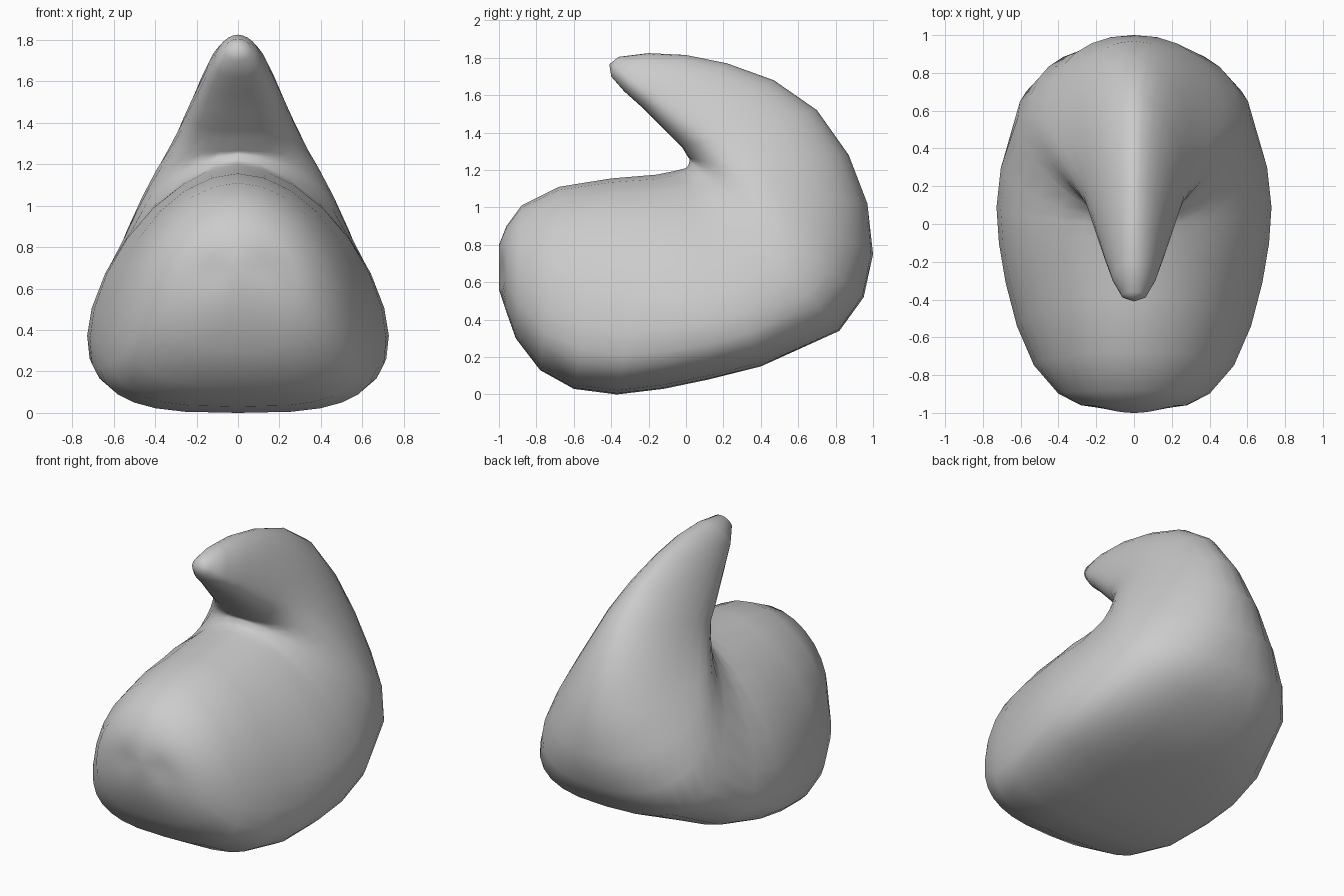
import bpy, bmesh
from math import sin, cos, pi

# Ribs swept from the front lobe, round the notch, up to the hooked tip:
# inner y, inner z, outer y, outer z, half width, widest spot (0 inner..1 outer)
RIBS = [
    (-1.00, 0.80, -1.00, 0.56, 0.16, 0.50),
    (-0.96, 0.90, -0.96, 0.44, 0.28, 0.56),
    (-0.88, 1.01, -0.91, 0.30, 0.40, 0.62),
    (-0.68, 1.11, -0.78, 0.13, 0.53, 0.68),
    (-0.40, 1.155, -0.60, 0.03, 0.62, 0.70),
    (-0.16, 1.175, -0.37, 0.00, 0.68, 0.71),
    (-0.06, 1.195, -0.12, 0.03, 0.715, 0.72),
    (0.00, 1.21, 0.12, 0.08, 0.728, 0.74),
    (0.012, 1.225, 0.40, 0.15, 0.705, 0.74),
    (0.02, 1.25, 0.82, 0.34, 0.615, 0.68),
    (0.02, 1.255, 0.95, 0.52, 0.55, 0.61),
    (0.018, 1.26, 1.00, 0.75, 0.475, 0.52),
    (0.015, 1.265, 0.97, 1.02, 0.40, 0.44),
    (0.01, 1.27, 0.87, 1.28, 0.335, 0.38),
    (-0.02, 1.32, 0.70, 1.52, 0.275, 0.34),
    (-0.06, 1.36, 0.47, 1.68, 0.238, 0.30),
    (-0.15, 1.45, 0.22, 1.77, 0.195, 0.28),
    (-0.24, 1.54, 0.00, 1.815, 0.156, 0.28),
    (-0.33, 1.62, -0.20, 1.825, 0.115, 0.30),
    (-0.40, 1.70, -0.36, 1.805, 0.065, 0.45),
]
# Roundness of the inner and outer halves, blended along the sweep
INNER = (2.0, 1.9, 1.58, 1.8, 2.7, 2.0)
OUTER = (2.0, 3.1, 3.1, 2.1, 1.65, 2.0)
HALF = 14  # steps from inner to outer edge on each side


def blend(keys, f):
    f *= len(keys) - 1
    i = min(int(f), len(keys) - 2)
    return keys[i] + (keys[i + 1] - keys[i]) * (f - i)


def rib_ring(bm, index):
    py, pz, qy, qz, w, peak = RIBS[index]
    f = index / (len(RIBS) - 1)
    bend = 0.025 if index == 0 else 0.0  # rounds the very front
    ring = []
    for k in range(2 * HALF):
        t = pi * k / HALF
        c, s = cos(t), sin(t)
        p = blend(INNER if c > 0 else OUTER, f)
        reach = abs(c) ** (2 / p)
        u = peak * (1 - reach) if c > 0 else peak + (1 - peak) * reach
        x = w * abs(s) ** (2 / p) * (1 if s > 0 else -1)
        if k in (0, HALF):
            x = 0
        y = py + (qy - py) * u + bend * (x / w) ** 2
        ring.append(bm.verts.new((x, y, pz + (qz - pz) * u)))
    return ring


# Hooked body: skin the ribs and close both ends with a fan
bm = bmesh.new()
rings = [rib_ring(bm, i) for i in range(len(RIBS))]
n = 2 * HALF
for a, b in zip(rings, rings[1:]):
    for i in range(n):
        j = (i + 1) % n
        bm.faces.new((a[i], a[j], b[j], b[i]))
for ring, point in ((rings[0], (0, -1.0, 0.69)), (rings[-1], (0, -0.41, 1.765))):
    pole = bm.verts.new(point)
    for i in range(n):
        bm.faces.new((ring[i], ring[(i + 1) % n], pole))
bmesh.ops.recalc_face_normals(bm, faces=bm.faces)
for face in bm.faces:
    face.smooth = True

mesh = bpy.data.meshes.new("hooked_body")
bm.to_mesh(mesh)
bm.free()
body = bpy.data.objects.new("hooked_body", mesh)
bpy.context.collection.objects.link(body)
